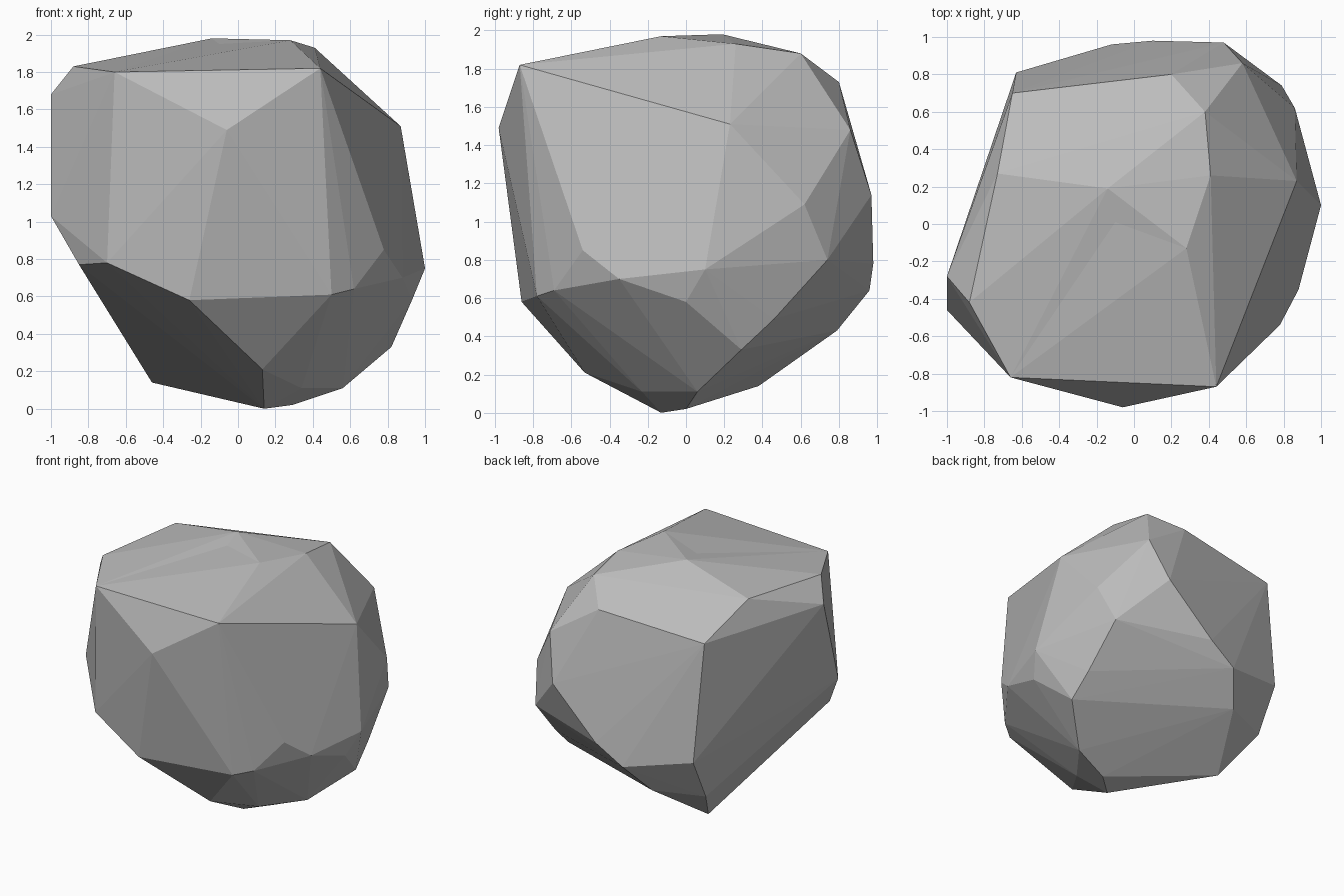
import bpy
import bmesh
from mathutils import Vector
from mathutils.geometry import closest_point_on_tri

# Corner points of the boulder in hundredths of a unit, grouped by height
crown = [
    (-14, 19, 198), (28, -13, 197), (-10, 1, 195), (41, 26, 193), (38, 60, 188),
    (-73, 27, 186), (-88, -42, 183), (44, -87, 182), (-66, -82, 180), (20, 80, 173),
]
shoulder = [
    (-100, -28, 168), (-65, 70, 165), (87, 23, 151), (-6, -98, 149), (58, 86, 148),
    (48, 97, 114), (86, 62, 109), (-100, -46, 103),
]
belly = [
    (78, -54, 85), (79, 74, 80), (-70, -77, 78), (10, 98, 78), (-85, -57, 77),
    (100, 10, 75), (-63, 81, 75), (88, -35, 70), (-12, 96, 64), (62, -69, 64),
    (50, -78, 61), (-26, -86, 58), (93, 0, 58),
]
foot = [
    (81, 46, 49), (-26, 79, 43), (-62, 64, 42), (82, 29, 33), (13, -53, 21),
    (-46, 38, 14), (56, 6, 11), (34, -23, 11), (29, 0, 2), (14, -13, 0),
]


def make_material(name, color):
    """Plain material with the same viewport and render colour."""
    mat = bpy.data.materials.new(name)
    mat.use_nodes = True
    mat.diffuse_color = color
    shader = mat.node_tree.nodes["Principled BSDF"]
    shader.inputs["Base Color"].default_value = color
    shader.inputs["Roughness"].default_value = 0.9
    return mat


def dent(bm, point):
    """Push the triangle closest to an inner point down onto it."""
    def distance(face):
        corners = [v.co for v in face.verts]
        return (closest_point_on_tri(point, *corners) - point).length
    face = min(bm.faces, key=distance)
    centre = bmesh.ops.poke(bm, faces=[face])["verts"][0]
    centre.co = point


def build_boulder(points, material):
    """Wrap the corner points in a faceted shell, then add the shallow dents."""
    bm = bmesh.new()
    for point in points:
        bm.verts.new(Vector(point) / 100)
    hull = bmesh.ops.convex_hull(bm, input=bm.verts[:])
    inner = [v for v in hull["geom_interior"] if isinstance(v, bmesh.types.BMVert)]
    hollows = [v.co.copy() for v in inner]
    bmesh.ops.delete(bm, geom=inner, context="VERTS")
    for point in hollows:
        dent(bm, point)
    bmesh.ops.recalc_face_normals(bm, faces=bm.faces[:])
    mesh = bpy.data.meshes.new("boulder")
    bm.to_mesh(mesh)
    bm.free()
    mesh.materials.append(material)
    boulder = bpy.data.objects.new("boulder", mesh)
    bpy.context.scene.collection.objects.link(boulder)
    return boulder


default_cube = bpy.data.objects.get("Cube")
if default_cube:
    bpy.data.objects.remove(default_cube, do_unlink=True)

stone_grey = make_material("stone grey", (0.5, 0.5, 0.5, 1))
build_boulder(crown + shoulder + belly + foot, stone_grey)
